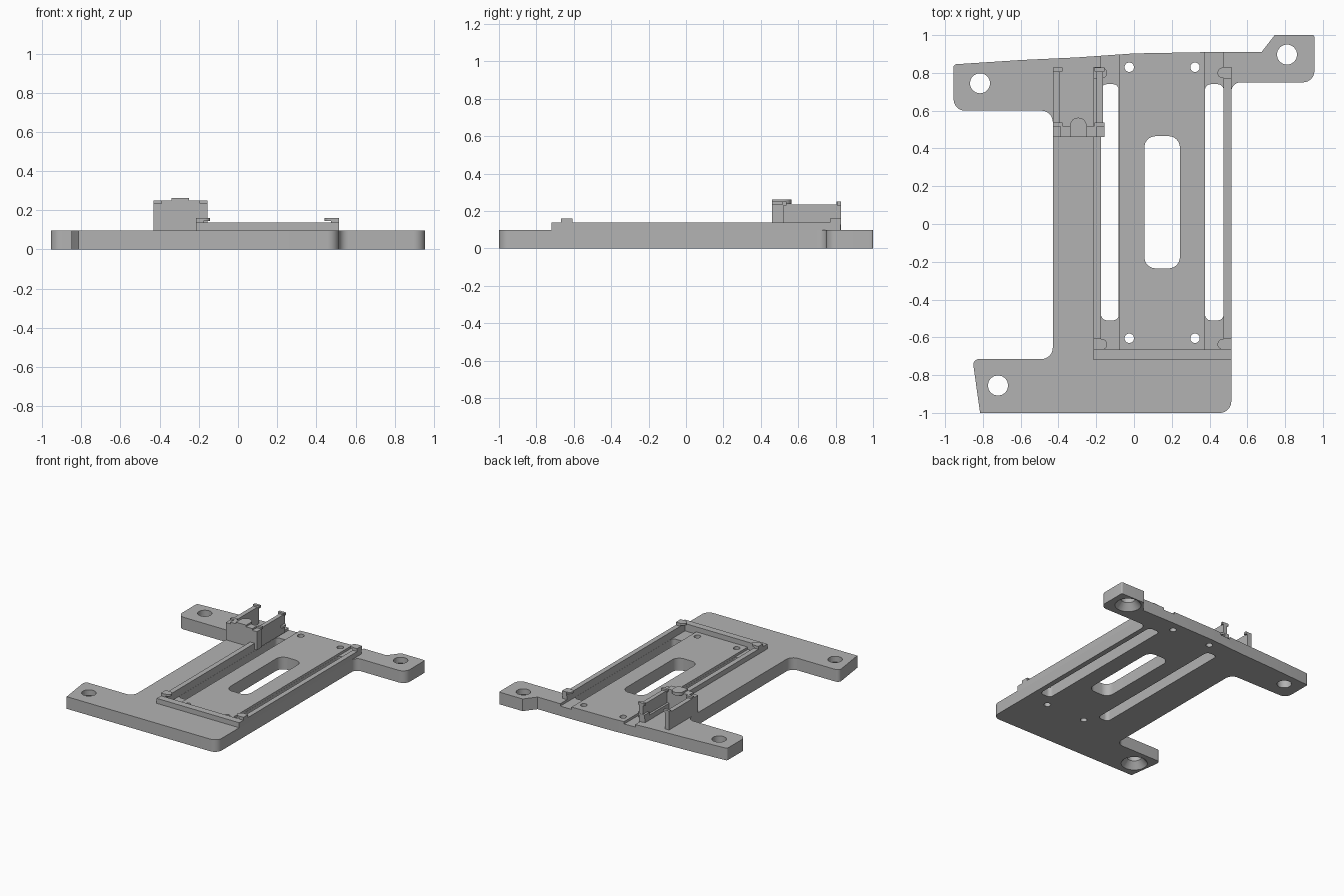
import bpy, bmesh, math
from mathutils import Vector

cube = bpy.data.objects.get("Cube")
if cube:
    bpy.data.objects.remove(cube, do_unlink=True)

grey = bpy.data.materials.new("plain_grey")
grey.use_nodes = True
COL = (0.45, 0.45, 0.45, 1)
grey.diffuse_color = COL
grey.node_tree.nodes["Principled BSDF"].inputs["Base Color"].default_value = COL

BASE, RAIL, CLIP, WALL = 0.097, 0.137, 0.16, 0.235


def rounded(points, steps=8):
    """Replace each corner (x, y, radius) with a tangent arc."""
    out = []
    for i, (x, y, r) in enumerate(points):
        p = Vector((x, y))
        if r == 0:
            out.append(p)
            continue
        a = (Vector(points[i - 1][:2]) - p).normalized()
        b = (Vector(points[(i + 1) % len(points)][:2]) - p).normalized()
        half = a.angle(b) / 2
        centre = p + (a + b).normalized() * (r / math.sin(half))
        start = p + a * (r / math.tan(half)) - centre
        end = p + b * (r / math.tan(half)) - centre
        sweep = start.angle_signed(end)
        for k in range(steps + 1):
            t = -sweep * k / steps
            c, s = math.cos(t), math.sin(t)
            out.append(centre + Vector((start.x * c - start.y * s,
                                        start.x * s + start.y * c)))
    return out


def finish(name, bm):
    bmesh.ops.recalc_face_normals(bm, faces=bm.faces)
    mesh = bpy.data.meshes.new(name)
    bm.to_mesh(mesh)
    bm.free()
    mesh.materials.append(grey)
    ob = bpy.data.objects.new(name, mesh)
    bpy.context.collection.objects.link(ob)
    return ob


def prism(name, outline, z0, z1):
    bm = bmesh.new()
    face = bm.faces.new([bm.verts.new((p[0], p[1], z0)) for p in outline])
    top = bmesh.ops.extrude_face_region(bm, geom=[face])["geom"]
    verts = [v for v in top if isinstance(v, bmesh.types.BMVert)]
    bmesh.ops.translate(bm, verts=verts, vec=(0, 0, z1 - z0))
    return finish(name, bm)


def rect(x0, x1, y0, y1, r=0):
    return rounded([(x0, y0, r), (x1, y0, r), (x1, y1, r), (x0, y1, r)])


def box(name, x0, x1, y0, y1, z0, z1):
    return prism(name, rect(x0, x1, y0, y1), z0, z1)


def cone(name, x, y, r0, r1, z0, z1):
    bm = bmesh.new()
    bmesh.ops.create_cone(bm, cap_ends=True, segments=32, radius1=r0,
                          radius2=r1, depth=z1 - z0)
    bmesh.ops.translate(bm, verts=bm.verts, vec=(x, y, (z0 + z1) / 2))
    return finish(name, bm)


def cut(target, cutter):
    cutter.hide_render = True
    mod = target.modifiers.new("cut", "BOOLEAN")
    mod.operation, mod.solver, mod.object = "DIFFERENCE", "EXACT", cutter
    bpy.context.view_layer.objects.active = target
    bpy.ops.object.modifier_apply(modifier=mod.name)
    bpy.data.objects.remove(cutter, do_unlink=True)


# Base plate with three mounting ears
plate = prism("base_plate", rounded([
    (-0.815, -1, 0), (0.515, -1, 0.06), (0.515, 0.75, 0.05), (0.955, 0.75, 0.06),
    (0.955, 1, 0.01), (0.745, 1, 0), (0.675, 0.91, 0), (0.39, 0.91, 0),
    (0, 0.903, 0), (-0.3, 0.882, 0), (-0.6, 0.868, 0), (-0.955, 0.845, 0.015),
    (-0.955, 0.6, 0.06), (-0.43, 0.6, 0.06), (-0.43, -0.715, 0.06),
    (-0.855, -0.715, 0.03)]), 0, BASE)

# Shallow grooves, long slots and the central window
for x0, x1 in ((-0.175, -0.08), (0.375, 0.475)):
    cut(plate, box("groove_cutter", x0, x1, -0.665, 1.1, 0.078, 0.3))
    cut(plate, prism("slot_cutter", rect(x0 + 0.001, x1 - 0.001, -0.51, 0.74, 0.03), -0.1, 0.3))
cut(plate, prism("window_cutter", rect(0.055, 0.243, -0.235, 0.465, 0.06), -0.1, 0.3))

# Mounting holes, two of them countersunk underneath
for x, y, sunk in ((-0.815, 0.745, False), (0.81, 0.897, True), (-0.72, -0.855, True)):
    cut(plate, cone("hole_cutter", x, y, 0.053, 0.053, -0.1, 0.3))
    if sunk:
        cut(plate, cone("sink_cutter", x, y, 0.105, 0.05, -0.01, 0.055))
for x in (-0.025, 0.323):
    for y in (-0.605, 0.83):
        cut(plate, cone("pin_cutter", x, y, 0.025, 0.025, -0.1, 0.3))

# Raised rails around the tray
Z = BASE - 0.01
box("left_rail", 0.475, 0.515, -0.72, 0.825, Z, RAIL)
box("right_rail", -0.215, -0.175, -0.72, 0.825, Z, RAIL)
box("front_rail", -0.175, 0.475, -0.72, -0.665, Z, RAIL)


def tongue(cx, cy, r, side):
    """Half disc profile pointing along x."""
    return [(cx + side * r * math.cos(a), cy + r * math.sin(a))
            for a in (math.pi * (k / 16 - 0.5) for k in range(17))]


# Retaining clips with rounded tongues
for label, x0, x1, tip, side in (("right", -0.215, -0.175, -0.17, 1),
                                 ("left", 0.475, 0.515, 0.47, -1)):
    for end, y in (("front", -0.637), ("back", 0.8)):
        box(f"{end}_{label}_clip", x0, x1, y - 0.03, y + 0.03, RAIL - 0.01, CLIP)
        outline = tongue(tip, y, 0.028, side)
        outline = [(tip - side * 0.006, y - 0.028)] + outline + [(tip - side * 0.006, y + 0.028)]
        prism(f"{end}_{label}_clip_tongue", outline, 0.145, CLIP)

# Upright holder: front block, two side walls and hooks
box("holder_front", -0.43, -0.155, 0.46, 0.52, Z, WALL)
box("holder_front_cap", -0.39, -0.195, 0.46, 0.52, WALL - 0.01, 0.249)
for label, x0, x1, h0, h1 in (("right", -0.43, -0.393, -0.43, -0.378),
                              ("left", -0.198, -0.165, -0.21, -0.155)):
    box(f"holder_{label}_wall", x0, x1, 0.515, 0.82, Z, WALL)
    box(f"holder_{label}_back_post", x0, x1, 0.805, 0.828, Z, 0.249)
    for end, y0, y1 in (("front", 0.515, 0.538), ("back", 0.808, 0.828)):
        box(f"holder_{label}_{end}_hook", h0, h1, y0, y1, WALL - 0.006, 0.249)

# Rounded latch tab overhanging the front block
arc = [(-0.295 + 0.045 * math.cos(a), 0.518 + 0.045 * math.sin(a))
       for a in (math.pi * k / 16 for k in range(17))]
prism("holder_latch", [(-0.34, 0.46), (-0.25, 0.46)] + arc, 0.238, 0.262)

# Smooth the curved sides while keeping corners crisp
bpy.ops.object.select_all(action="DESELECT")
for ob in bpy.context.collection.objects:
    if ob.type == "MESH" and grey.name in ob.data.materials:
        ob.select_set(True)
        bpy.context.view_layer.objects.active = ob
bpy.ops.object.shade_smooth_by_angle(angle=math.radians(30))
